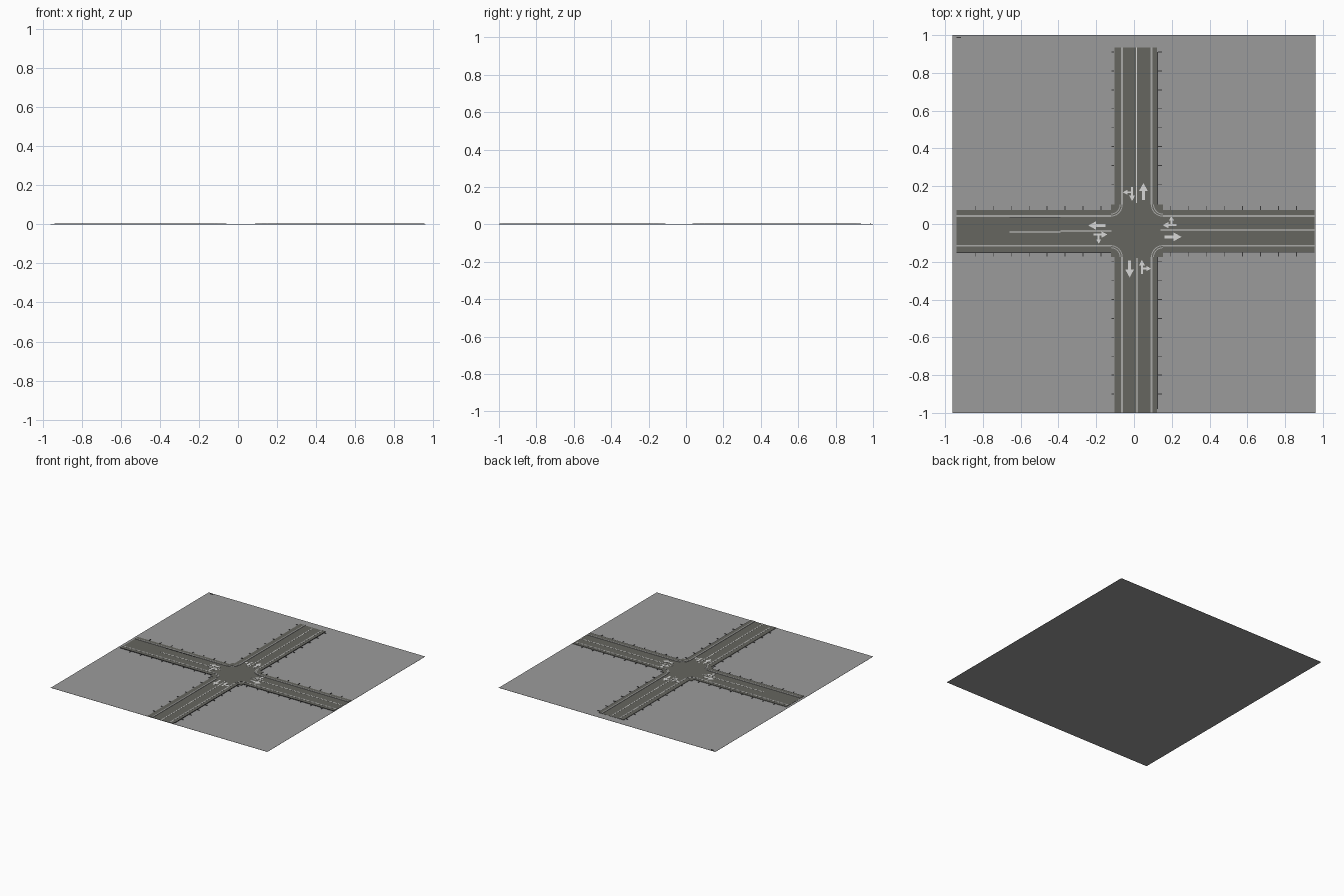
import bpy, bmesh, math
from mathutils import Vector

if "Cube" in bpy.data.objects:
    bpy.data.objects.remove(bpy.data.objects["Cube"])


def mat(name, r, g, b):
    m = bpy.data.materials.new(name)
    m.diffuse_color = (r, g, b, 1)
    m.use_nodes = True
    m.node_tree.nodes["Principled BSDF"].inputs["Base Color"].default_value = m.diffuse_color
    return m


GROUND = mat("ground_grey", 0.33, 0.33, 0.33)
ASPHALT = mat("asphalt", 0.132, 0.132, 0.115)
CURB = mat("curb_light_grey", 0.40, 0.40, 0.39)
PAINT = mat("road_paint", 0.68, 0.68, 0.67)
DARK = mat("dark_edging", 0.04, 0.04, 0.04)


def slab(name, polys, z0, z1, material):
    """Extrude flat outlines between two heights into one object."""
    bm = bmesh.new()
    for pts in polys:
        f = bm.faces.new([bm.verts.new((p[0], p[1], z0)) for p in pts])
        f.normal_update()
        if f.normal.z > 0:
            f.normal_flip()
        ext = bmesh.ops.extrude_face_region(bm, geom=[f], use_keep_orig=True)
        vs = [e for e in ext["geom"] if isinstance(e, bmesh.types.BMVert)]
        bmesh.ops.translate(bm, verts=vs, vec=(0, 0, z1 - z0))
    bmesh.ops.recalc_face_normals(bm, faces=bm.faces)
    me = bpy.data.meshes.new(name)
    bm.to_mesh(me)
    bm.free()
    me.materials.append(material)
    ob = bpy.data.objects.new(name, me)
    bpy.context.collection.objects.link(ob)
    return ob


def rect(x0, x1, y0, y1):
    return [(x0, y0), (x1, y0), (x1, y1), (x0, y1)]


# Layout: curb lines, walk outer edges, corner radius, arm ends
XL, XR, YT, YB, R = -0.063, 0.093, 0.042, -0.115, 0.06
OL, OR, OT, OB = -0.103, 0.122, 0.073, -0.148
W, E, N, S = -0.94, 0.955, 0.935, -0.998
xw, xe, yn, ys = XL - R, XR + R, YT + R, YB - R
Z_GROUND, Z_LANE, Z_PAINT, Z_WALK, Z_CURB = 0.001, 0.002, 0.0027, 0.0043, 0.005

# Ground plate
slab("ground", [rect(-0.96, 0.96, -1, 1)], 0, Z_GROUND, GROUND)

# Carriageway: cross shape with the junction square
slab("carriageway", [[
    (XL, S), (XR, S), (XR, ys), (xe, ys), (xe, YB), (E, YB), (E, YT), (xe, YT), (xe, yn), (XR, yn),
    (XR, N), (XL, N), (XL, yn), (xw, yn), (xw, YT), (W, YT), (W, YB), (xw, YB), (xw, ys), (XL, ys)]],
    0.0005, Z_LANE, ASPHALT)

# Raised walks along every arm, with a rounded piece at each corner
walks = [rect(OL, XL, yn, N), rect(XR, OR, yn, N), rect(OL, XL, S, ys), rect(XR, OR, S, ys),
         rect(W, xw, YT, OT), rect(W, xw, OB, YB), rect(xe, E, YT, OT), rect(xe, E, OB, YB)]
h = 0.005
curbs = [rect(x - h, x + h, a, b) for x in (XL, XR) for a, b in ((yn, N), (S, ys))]
curbs += [rect(a, b, y - h, y + h) for y in (YT, YB) for a, b in ((W, xw), (xe, E))]


def arc(cx, cy, sx, sy, r, n=10):
    return [(cx - sx * r * math.cos(i * math.pi / 2 / n),
             cy - sy * r * math.sin(i * math.pi / 2 / n)) for i in range(n + 1)]


for kx, sx in ((XL, -1), (XR, 1)):
    for ky, sy in ((YT, 1), (YB, -1)):
        cx, cy = kx + sx * R, ky + sy * R
        walks.append([(cx, cy)] + arc(cx, cy, sx, sy, R))
        # double curb band round the corner
        for r0, r1 in ((R - 0.002, R + 0.003), (R - 0.013, R - 0.008)):
            curbs.append(arc(cx, cy, sx, sy, r1) + arc(cx, cy, sx, sy, r0)[::-1])
slab("sidewalks", walks, 0.0005, Z_WALK, ASPHALT)
slab("curbs", curbs, 0.0006, Z_CURB, CURB)

# Centre lines
t = 0.003
slab("centre_lines", [
    rect(0.013 - t, 0.013 + t, 0.11, N), rect(0.016 - t, 0.016 + t, S, -0.18),
    rect(0.14, E, -0.031 - t, -0.031 + t), rect(-0.39, -0.12, -0.038 - t, -0.038 + t),
    rect(-0.66, -0.39, -0.042 - t, -0.042 + t)], 0.0015, Z_PAINT, PAINT)


# Lane arrows: drawn pointing along d from a tail point
def arrow(tail, d, length, shaft, head):
    p, d = Vector(tail), Vector(d)
    n = Vector((d.y, -d.x))
    neck, tip = p + d * (length - head), p + d * length
    return [p - n * shaft, neck - n * shaft, neck - n * head * 0.55, tip,
            neck + n * head * 0.55, neck + n * shaft, p + n * shaft]


arrows = []
for tail, d in (((0.05, 0.127), (0, 1)), ((-0.023, -0.193), (0, -1)),
                ((-0.152, -0.008), (-1, 0)), ((0.162, -0.068), (1, 0))):
    arrows.append(arrow(tail, d, 0.09, 0.008, 0.042))
for tail, d in (((-0.01, 0.196), (0, -1)), ((0.042, -0.264), (0, 1)),
                ((-0.215, -0.056), (1, 0)), ((0.226, -0.006), (-1, 0))):
    side = Vector((d[1], -d[0]))
    arrows.append(arrow(tail, d, 0.074, 0.005, 0.03))
    fork = Vector(tail) + Vector(d) * 0.028 + side * 0.005
    arrows.append(arrow(fork, side, 0.044, 0.005, 0.024))
slab("lane_arrows", arrows, 0.0015, Z_PAINT, PAINT)

# Dark edging on the outer side of the walks, and a seam beside one curb
slab("walk_edging", [
    rect(OR, OR + 0.005, -0.98, ys), rect(OR, OR + 0.004, yn, 0.91),
    rect(W, xw, OB - 0.005, OB), rect(xe, E, OB - 0.004, OB),
    rect(-0.66, -0.39, YT - 0.008, YT - 0.004)], 0.0005, Z_WALK, DARK)

# Small posts lying beside the walks at regular spacing
posts = [rect(-0.94, -0.915, 0.985, 0.99)]
for i in range(8):
    for s, y0 in ((1, 0.91), (-1, -0.9)):
        y = y0 - s * i * 0.1
        posts.append(rect(-0.12, -0.106, y - 0.002, y + 0.002))
        posts.append(rect(0.127, 0.147, y - 0.002, y + 0.002))
for i in range(8):
    for s, x0 in ((-1, -0.84), (1, 0.86)):
        x = x0 - s * i * 0.095
        posts.append(rect(x - 0.002, x + 0.002, 0.075, 0.095))
        posts.append(rect(x - 0.002, x + 0.002, -0.172, -0.152))
slab("edge_posts", posts, 0.0005, Z_WALK, DARK)
